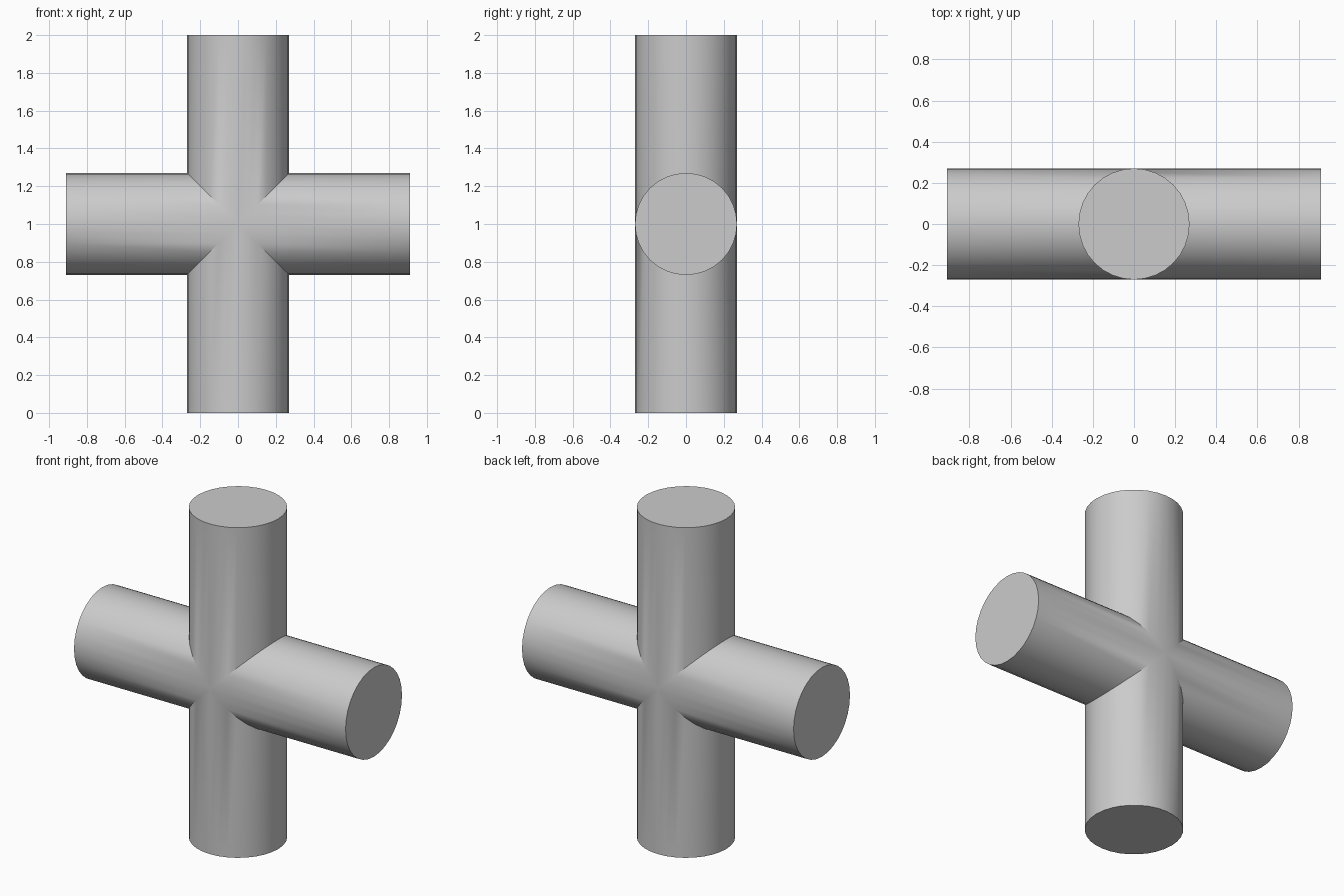
import bpy, bmesh
from math import sin, cos, pi
from mathutils import Vector

cube = bpy.data.objects.get("Cube")
if cube:
    bpy.data.objects.remove(cube, do_unlink=True)

RADIUS, SIDES = 0.27, 32
CENTRE = Vector((0, 0, 1))

grey = bpy.data.materials.new("light_grey")
grey.use_nodes = True
colour = (0.6, 0.6, 0.6, 1)
grey.diffuse_color = colour
grey.node_tree.nodes["Principled BSDF"].inputs["Base Color"].default_value = colour


def add_arm(bm, direction, length):
    """Round arm with a flat cap, mitred at the centre against its neighbours."""
    along = Vector(direction)
    depth = Vector((0, 1, 0))
    across = depth.cross(along)
    inner, outer = [], []
    for i in range(SIDES):
        a = 2 * pi * i / SIDES
        u = RADIUS * cos(a)
        ring = CENTRE + across * u + depth * RADIUS * sin(a)
        inner.append(bm.verts.new(ring + along * abs(u)))
        outer.append(bm.verts.new(ring + along * length))
    for i in range(SIDES):
        j = (i + 1) % SIDES
        bm.faces.new((inner[i], inner[j], outer[j], outer[i]))
    bm.faces.new(outer)


# Four-way pipe cross: tall vertical pipe, shorter sideways pipe
bm = bmesh.new()
for sign in (-1, 1):
    add_arm(bm, (0, 0, sign), 1.0)
    add_arm(bm, (sign, 0, 0), 0.91)
bmesh.ops.remove_doubles(bm, verts=bm.verts, dist=0.0001)
bmesh.ops.recalc_face_normals(bm, faces=bm.faces)

mesh = bpy.data.meshes.new("pipe_cross")
bm.to_mesh(mesh)
bm.free()
mesh.materials.append(grey)
pipe = bpy.data.objects.new("pipe_cross", mesh)
bpy.context.collection.objects.link(pipe)

# Smooth sides, crisp caps and mitre seams
bpy.ops.object.select_all(action='DESELECT')
pipe.select_set(True)
bpy.context.view_layer.objects.active = pipe
bpy.ops.object.shade_smooth_by_angle(angle=pi / 6)
